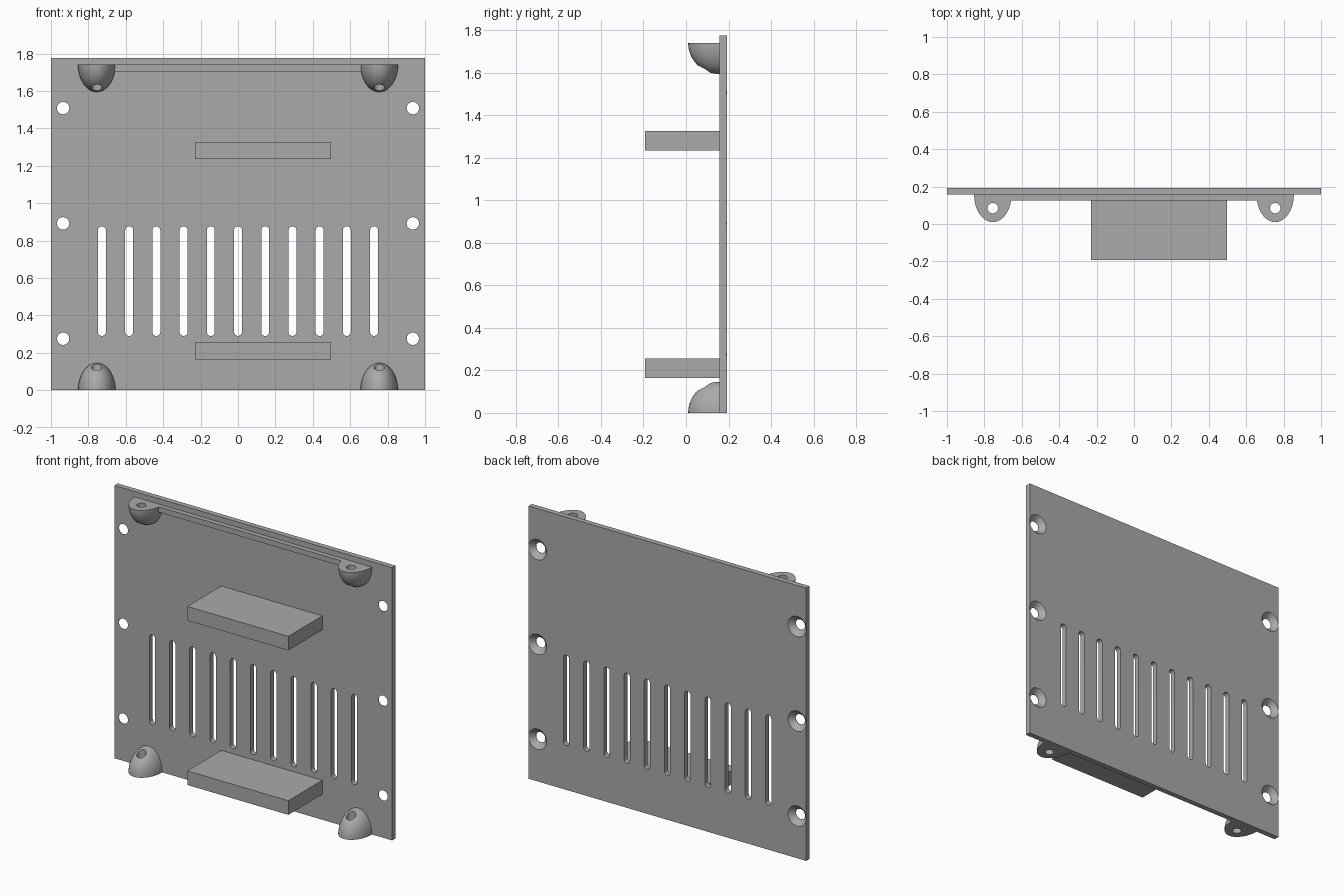
import bpy, bmesh
from math import pi, sin, cos, radians
from mathutils import Matrix, Vector

cube = bpy.data.objects.get("Cube")
if cube:
    bpy.data.objects.remove(cube, do_unlink=True)

grey = bpy.data.materials.new("plain grey")
grey.use_nodes = True
grey.diffuse_color = (0.4, 0.4, 0.4, 1)
grey.node_tree.nodes["Principled BSDF"].inputs["Base Color"].default_value = (0.4, 0.4, 0.4, 1)

WIDTH, HEIGHT = 2.0, 1.775
FRONT, BACK = 0.157, 0.192
LUG_X, LUG_Y, LUG_TOP = 0.755, 0.085, 1.74


def finish(name, bm):
    bmesh.ops.recalc_face_normals(bm, faces=bm.faces)
    mesh = bpy.data.meshes.new(name)
    bm.to_mesh(mesh)
    bm.free()
    mesh.materials.append(grey)
    obj = bpy.data.objects.new(name, mesh)
    bpy.context.collection.objects.link(obj)
    return obj


def box(name, low, high):
    low, high = Vector(low), Vector(high)
    bm = bmesh.new()
    bmesh.ops.create_cube(bm, size=1, matrix=Matrix.Translation((low + high) / 2)
                          @ Matrix.Diagonal((*(high - low), 1)))
    return finish(name, bm)


def loft(bm, rings):
    """Bridge closed rings of points and cap both ends."""
    loops = [[bm.verts.new(p) for p in ring] for ring in rings]
    n = len(loops[0])
    for a, b in zip(loops, loops[1:]):
        for i in range(n):
            j = (i + 1) % n
            bm.faces.new((a[i], a[j], b[j], b[i]))
    bm.faces.new(loops[0])
    bm.faces.new(loops[-1])


def stadium(x, y, z, radius, half_length=0, steps=16):
    """Round-ended outline facing along y; a circle when half_length is 0."""
    points = []
    for sign in (1, -1):
        for i in range(steps + (1 if half_length else 0)):
            a = pi * i / steps + (0 if sign > 0 else pi)
            points.append((x + radius * cos(a), y, z + sign * half_length + radius * sin(a)))
    return points


def cut(obj, cutter):
    cutter.hide_render = True
    mod = obj.modifiers.new("holes", "BOOLEAN")
    mod.operation, mod.solver, mod.object = "DIFFERENCE", "EXACT", cutter
    bpy.ops.object.select_all(action="DESELECT")
    bpy.context.view_layer.objects.active = obj
    obj.select_set(True)
    bpy.ops.object.modifier_apply(modifier=mod.name)
    bpy.data.objects.remove(cutter, do_unlink=True)
    bpy.ops.object.shade_smooth_by_angle(angle=radians(30))


# Back plate with vent slots and countersunk screw holes
plate = box("back_plate", (-WIDTH / 2, FRONT, 0), (WIDTH / 2, BACK, HEIGHT))
bm = bmesh.new()
for i in range(-5, 6):
    loft(bm, [stadium(i * 0.1455, y, 0.583, 0.021, 0.272) for y in (FRONT - 0.1, BACK + 0.1)])
for x in (-0.935, 0.935):
    for z in (0.275, 0.892, 1.508):
        loft(bm, [stadium(x, FRONT - 0.1, z, 0.033), stadium(x, FRONT + 0.002, z, 0.033),
                  stadium(x, BACK, z, 0.066), stadium(x, BACK + 0.02, z, 0.066)])
cut(plate, finish("plate_cutter", bm))

# Two shelves standing out from the front
box("lower_shelf", (-0.23, -0.192, 0.165), (0.497, FRONT, 0.257))
box("upper_shelf", (-0.23, -0.192, 1.235), (0.497, FRONT, 1.327))

# Thin rail between the upper lugs
box("top_rail", (-LUG_X + 0.09, 0.125, 1.705), (LUG_X - 0.09, FRONT, LUG_TOP))


# Quarter-dome mounting lugs, each with a vertical screw hole
def lug(name, x, z, up):
    bm = bmesh.new()
    centre = Vector((x, FRONT, z))
    bmesh.ops.create_uvsphere(bm, u_segments=40, v_segments=24, radius=1,
                              matrix=Matrix.Translation(centre) @ Matrix.Diagonal((0.1, 0.147, 0.146, 1)))
    for normal in ((0, 1, 0), (0, 0, -up)):
        bmesh.ops.bisect_plane(bm, geom=bm.verts[:] + bm.edges[:] + bm.faces[:], dist=1e-5,
                               plane_co=centre, plane_no=normal, clear_outer=True)
        rim = [e for e in bm.edges if e.is_boundary]
        bmesh.ops.holes_fill(bm, edges=rim)
    obj = finish(name, bm)
    drill = bmesh.new()
    bmesh.ops.create_cone(drill, cap_ends=True, segments=32, radius1=0.028, radius2=0.028,
                          depth=0.5, matrix=Matrix.Translation((x, LUG_Y, z)))
    cut(obj, finish("drill_cutter", drill))


for side, x in (("left", LUG_X), ("right", -LUG_X)):
    lug("lower_lug_" + side, x, 0, 1)
    lug("upper_lug_" + side, x, LUG_TOP, -1)
